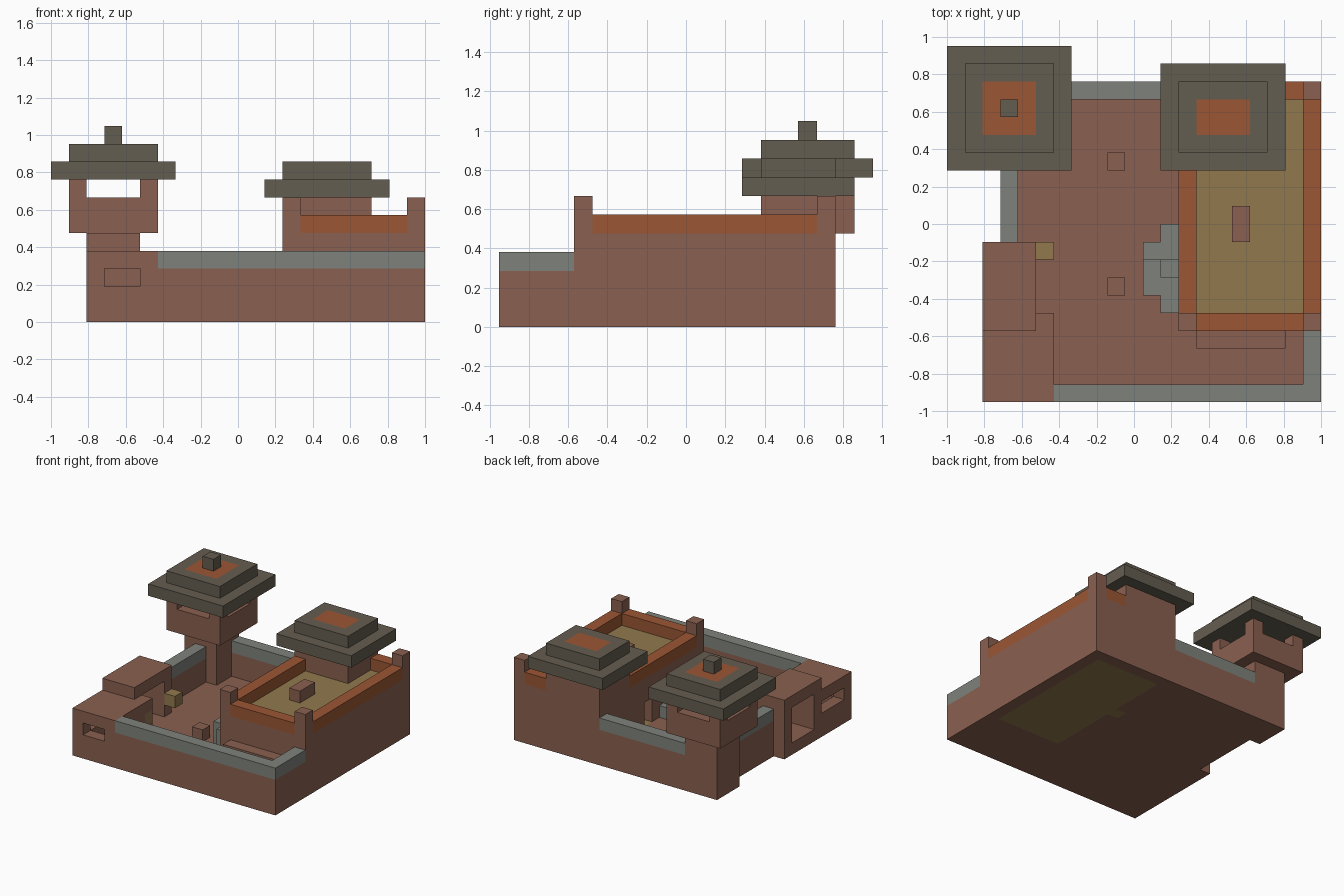
import bpy
import bmesh

cube = bpy.data.objects.get("Cube")
if cube:
    bpy.data.objects.remove(cube, do_unlink=True)

U = 2 / 21                      # one building block
HALF_X, HALF_Y = 10.5, 10       # half the plan size, in blocks


def material(name, *rgb):
    linear = [(c / 255 / 12.92) if c < 11 else ((c / 255 + 0.055) / 1.055) ** 2.4 for c in rgb]
    m = bpy.data.materials.new(name)
    m.use_nodes = True
    m.diffuse_color = (*linear, 1)
    m.node_tree.nodes["Principled BSDF"].inputs["Base Color"].default_value = (*linear, 1)
    return m


clay = material("clay_brown", 138, 96, 80)
rust = material("rust_orange", 155, 86, 51)
straw = material("straw_olive", 146, 121, 78)
stone = material("stone_grey", 126, 130, 123)
slate = material("dark_slate", 100, 93, 80)


def build(name, mat, *boxes):
    """One object made of boxes given as x, y, z ranges in blocks."""
    bm = bmesh.new()
    for x, y, z in boxes:
        verts = bmesh.ops.create_cube(bm, size=1)["verts"]
        for v in verts:
            v.co.x = (x[v.co.x > 0] - HALF_X) * U
            v.co.y = (y[v.co.y > 0] - HALF_Y) * U
            v.co.z = z[v.co.z > 0] * U
    mesh = bpy.data.meshes.new(name)
    bm.to_mesh(mesh)
    bm.free()
    mesh.materials.append(mat)
    ob = bpy.data.objects.new(name, mesh)
    bpy.context.collection.objects.link(ob)
    return ob


def ring(x, y, z):
    """Four one-block-thick walls around a rectangle."""
    (a, b), (c, d) = x, y
    return [(x, (c, c + 1), z), (x, (d - 1, d), z),
            ((a, a + 1), (c + 1, d - 1), z), ((b - 1, b), (c + 1, d - 1), z)]


def carve(ob, *boxes):
    """Cut boxes out of an object."""
    for box in boxes:
        cutter = build("cutter", clay, box)
        cutter.hide_render = True
        mod = ob.modifiers.new("cut", "BOOLEAN")
        mod.operation, mod.solver, mod.object = "DIFFERENCE", "EXACT", cutter
        bpy.context.view_layer.objects.active = ob
        bpy.ops.object.modifier_apply(modifier=mod.name)
        bpy.data.objects.remove(cutter, do_unlink=True)


GROUND, WALL, CAP = (0, 1), (1, 3), (3, 4)

# Courtyard floor
build("courtyard_floor", clay,
      ((6, 13), (0, 18), GROUND), ((3, 6), (9, 18), GROUND),
      ((5, 6), (5, 9), GROUND), ((13, 21), (0, 4), GROUND))

# Outer walls with stone caps
runs = {"front": ((6, 21), (0, 1)), "right_side": ((20, 21), (1, 4)),
        "left_side": ((3, 4), (9, 15)), "back": ((5, 13), (17, 18))}
for side, (x, y) in runs.items():
    build(side + "_wall", clay, (x, y, WALL))
    build(side + "_wall_cap", stone, (x, y, CAP))

# Guard room: hollow, with two windows and a lantern niche
room = build("guard_room", clay, ((2, 6), (0, 5), (0, 4)))
carve(room,
      ((3, 5), (1, 4), (1, 3)),
      ((1, 3.5), (1, 4), (2, 3)),
      ((3, 5), (-1, 1.5), (2, 3)),
      ((5, 7), (4, 6), (2, 3)))

# Gatehouse with a passage through it
build("gatehouse", clay,
      ((2, 5), (5, 9), GROUND), ((2, 5), (8, 9), (1, 4)), ((2, 5), (4, 9), (4, 5)))
for n, y in (("front", 4), ("back", 8)):
    build(n + "_gate_lantern", straw, ((5, 6), (y, y + 1), (2, 3)))

# Watchtower: stem, open lookout, stepped roof
build("tower_stem", clay, ((2, 5), (15, 18), (0, 5)))
TX, TY = (1, 6), (14, 19)
build("tower_lookout", clay, (TX, TY, (5, 6)), *ring(TX, TY, (6, 7)))
build("tower_posts", clay,
      *[((x, x + 1), (y, y + 1), (7, 8)) for x in (1, 5) for y in (14, 18)])
build("tower_roof_eaves", slate, ((0, 7), (13, 20), (8, 9)))
build("tower_roof_top", slate, *ring(TX, TY, (9, 10)))
build("tower_roof_panel", rust, ((2, 5), (15, 18), (9, 10)))
build("tower_finial", slate, ((3, 4), (16, 17), (10, 11)))

# Main hall: walls with a doorway, floor and roof deck
FULL = (0, 5)
build("hall_walls", clay,
      ((13, 21), (4, 5), FULL), ((13, 21), (17, 18), FULL), ((20, 21), (5, 17), FULL),
      ((13, 14), (5, 11), FULL), ((13, 14), (12, 17), FULL), ((13, 14), (11, 12), (3, 5)))
build("hall_floor", straw, ((14, 20), (5, 17), GROUND), ((13, 14), (11, 12), GROUND))
build("hall_roof_deck", straw, ((14, 20), (5, 17), (4, 5)))
RAIL = (5, 6)
build("hall_parapet", rust,
      ((14, 20), (4, 5), RAIL), ((18, 20), (17, 18), RAIL),
      ((13, 14), (5, 14), RAIL), ((20, 21), (5, 17), RAIL))
build("hall_corner_posts", clay,
      *[((x, x + 1), (y, y + 1), (5, 7)) for x, y in ((13, 4), (20, 4), (20, 17))])
build("roof_bench", clay, ((16, 17), (9, 11), RAIL))

# Roof pavilion on the hall
PX, PY = (13, 18), (14, 18)
build("pavilion_body", clay, (PX, PY, (5, 7)))
build("pavilion_eaves", slate, ((12, 19), (13, 19), (7, 8)))
build("pavilion_roof_top", slate, *ring(PX, PY, (8, 9)))
build("pavilion_roof_panel", rust, ((14, 17), (15, 17), (8, 9)))

# Courtyard furniture
build("hall_front_ledge", clay, ((14, 19), (3, 4), WALL))
for n, y in (("front", 6), ("back", 13)):
    build(n + "_courtyard_block", clay, ((9, 10), (y, y + 1), (1, 2)))
build("stone_steps", stone,
      ((11, 12), (8, 9), (1, 2)), ((12, 13), (8, 10), (1, 2)),
      ((11, 12), (6, 8), WALL), ((12, 13), (5, 7), WALL), ((12, 13), (7, 8), (1, 4)))
